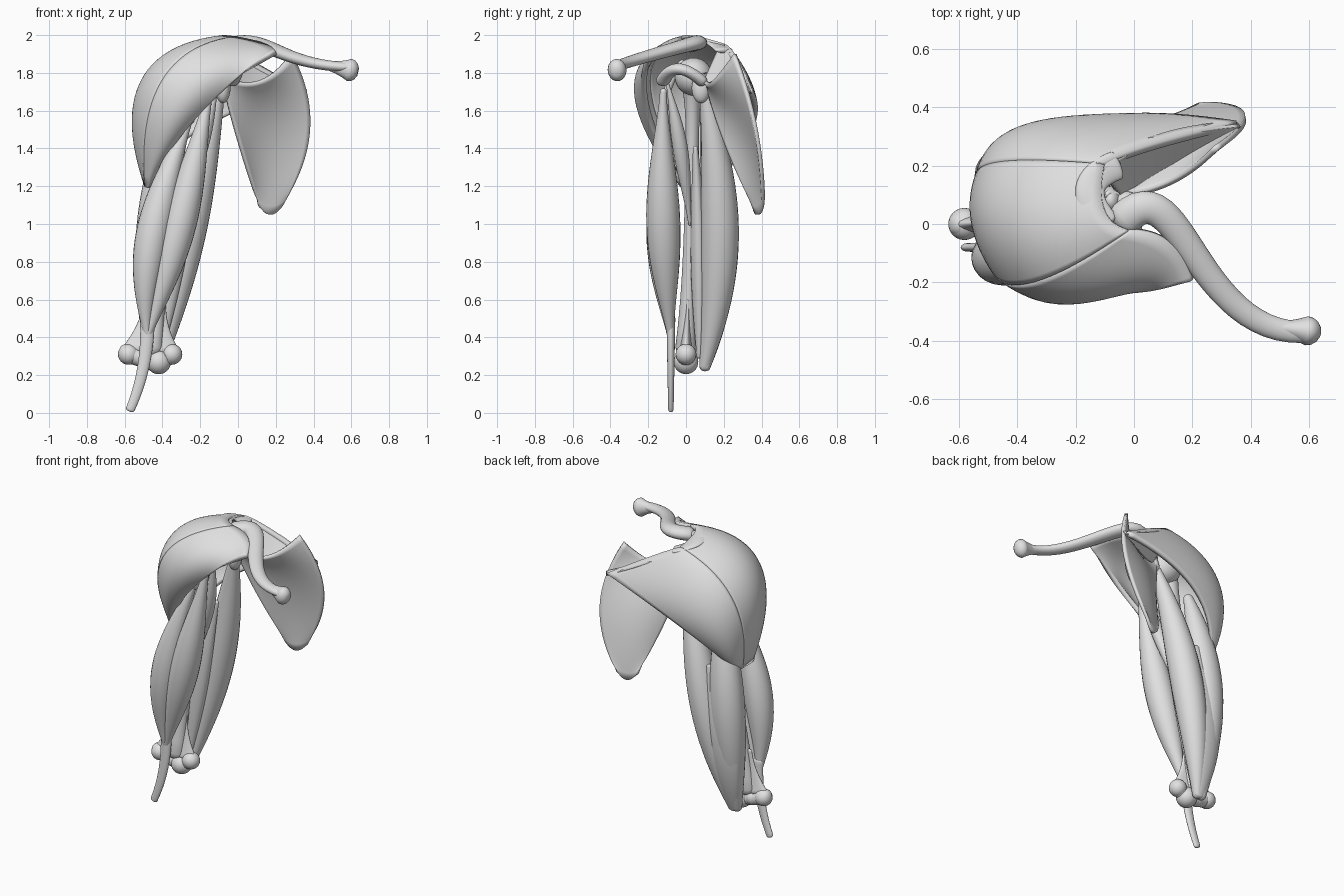
import bpy, bmesh
from math import cos, sin, pi
from mathutils import Vector

if "Cube" in bpy.data.objects:
    bpy.data.objects.remove(bpy.data.objects["Cube"], do_unlink=True)

shade = (.75, .75, .75, 1)
grey = bpy.data.materials.new("light_grey")
grey.use_nodes = True
grey.diffuse_color = shade
grey.node_tree.nodes["Principled BSDF"].inputs["Base Color"].default_value = shade


def curve(points, steps=24):
    """Evenly sampled polynomial curve passing through all the points."""
    last = len(points) - 1
    samples = []
    for step in range(steps + 1):
        t = last * step / steps
        total = Vector()
        for i, point in enumerate(points):
            weight = 1
            for j in range(last + 1):
                if j != i:
                    weight *= (t - j) / (i - j)
            total += Vector(point) * weight
        samples.append(total)
    return samples


def finish(name, bm):
    bmesh.ops.recalc_face_normals(bm, faces=bm.faces)
    mesh = bpy.data.meshes.new(name)
    bm.to_mesh(mesh)
    bm.free()
    mesh.materials.append(grey)
    for polygon in mesh.polygons:
        polygon.use_smooth = True
    part = bpy.data.objects.new(name, mesh)
    bpy.context.collection.objects.link(part)
    return part


# Radius rules along a part, from its start to its end
def even(t):
    return 1


def belly(t):
    return .2 + .8 * abs(sin(pi * t)) ** 1.4


def full_belly(t):
    return .3 + .7 * abs(sin(pi * t))


def flared(t):
    return 1 + .6 * (2 * t - 1) ** 4


def widening(t):
    return .4 + .6 * t * t


def narrowing(t):
    return 1.3 - .5 * t


def loft(name, path, width, depth, shape, ref=Vector((0, 1, 0)), sides=24):
    """Elliptical tube along a path, with rounded ends."""
    centres = curve(path)
    last = len(centres) - 1
    rings = []
    for i, centre in enumerate(centres):
        along = (centres[min(i + 1, last)] - centres[max(i - 1, 0)]).normalized()
        rings.append((centre, along, shape(i / last)))

    def cap(ring, sign):
        centre, along, size = ring
        reach = along * sign * size * min(width, depth)
        angles = [pi / 8 * k for k in range(1, 4)]
        return [(centre + reach * sin(a), along, size * cos(a)) for a in angles]

    rings = cap(rings[0], -1)[::-1] + rings + cap(rings[-1], 1)
    bm = bmesh.new()
    loops = []
    for centre, along, size in rings:
        across = along.cross(ref).normalized() * size * width
        out = across.cross(along).normalized() * size * depth
        angles = [2 * pi * k / sides for k in range(sides)]
        loops.append([bm.verts.new(centre + across * cos(a) + out * sin(a)) for a in angles])
    for lower, upper in zip(loops, loops[1:]):
        for k in range(sides):
            bm.faces.new((lower[k - 1], lower[k], upper[k], upper[k - 1]))
    bm.faces.new(loops[0])
    bm.faces.new(loops[-1])
    return finish(name, bm)


def sheet(name, rows, thickness):
    """Curved sheet through a coarse grid of points."""
    bm = bmesh.new()
    grid = [[bm.verts.new(point) for point in curve(column)]
            for column in zip(*[curve(row) for row in rows])]
    for near, far in zip(grid, grid[1:]):
        for k in range(1, len(near)):
            bm.faces.new((near[k - 1], near[k], far[k], far[k - 1]))
    solid = finish(name, bm).modifiers.new("thickness", "SOLIDIFY")
    solid.thickness = thickness
    solid.offset = 0


def ball(name, centre, radii):
    bm = bmesh.new()
    bmesh.ops.create_uvsphere(bm, u_segments=24, v_segments=16, radius=1)
    bmesh.ops.scale(bm, vec=radii, verts=bm.verts)
    bmesh.ops.translate(bm, vec=centre, verts=bm.verts)
    finish(name, bm)


def strand(origin, bulge):
    """Muscle strand running over a bulge to the common attachment on the arm."""
    return origin, bulge, (-.48, .05 + bulge[1] / 4, 1.2)


# Shoulder cap muscle: three bellies that share their seams
front_edge = strand((.2, -.19, 1.91), (-.2, -.2, 1.6))
front_middle = strand((.12, -.06, 1.95), (-.25, -.26, 1.7))
front_seam = strand((-.02, -.02, 1.98), (-.4, -.2, 1.75))
side_middle = strand((-.1, .05, 1.98), (-.5, 0, 1.75))
back_seam = strand((-.1, .2, 1.94), (-.48, .2, 1.7))
back_middle = strand((.05, .26, 1.87), (-.38, .32, 1.6))
back_edge = strand((.35, .34, 1.7), (-.2, .34, 1.5))
sheet("shoulder_muscle_front", (front_edge, front_middle, front_seam), .03)
sheet("shoulder_muscle_side", (front_seam, side_middle, back_seam), .03)
sheet("shoulder_muscle_back", (back_seam, back_middle, back_edge), .03)

# Shoulder blade with its ridge, tip, hook and socket
upright = Vector((0, 0, 1))
sheet("shoulder_blade", (
    ((-.1, .1, 1.8), (.1, .13, 1.75), (.28, .26, 1.9)),
    ((0, .2, 1.45), (.15, .3, 1.5), (.38, .37, 1.5)),
    ((.11, .36, 1.1), (.17, .38, 1.05), (.23, .41, 1.1))), .02)
sheet("blade_ridge", (
    ((.36, .34, 1.7), (.1, .3, 1.83), (-.12, .19, 1.95)),
    ((.34, .32, 1.7), (.1, .2, 1.7), (-.05, .1, 1.75))), .03)
loft("blade_tip", ((-.06, .2, 1.92), (-.15, .12, 1.96), (-.1, 0, 1.97)), .05, .015, even, upright)
loft("blade_hook", ((-.03, .08, 1.76), (-.02, -.04, 1.82), (-.11, -.12, 1.76)),
     .04, .03, even, upright)
ball("shoulder_socket", (-.08, .08, 1.72), (.04, .05, .08))

# Collar bone with its swollen outer end
loft("collar_bone", ((-.03, .02, 1.95), (.13, 0, 1.945), (.3, -.23, 1.88), (.58, -.37, 1.83)),
     .046, .032, narrowing, upright)
loft("collar_bone_end", ((.45, -.35, 1.845), (.59, -.365, 1.815)), .05, .06, widening, upright)

# Upper arm bone with its head and elbow end
loft("arm_bone", ((-.25, .03, 1.75), (-.35, .03, 1.2), (-.46, 0, .35)), .04, .035, flared)
ball("arm_bone_head", (-.2, .04, 1.78), (.11, .1, .1))
loft("elbow_flare", ((-.44, .01, .6), (-.46, 0, .34)), .15, .035, widening)
loft("elbow_axle", ((-.59, 0, .32), (-.46, 0, .28), (-.34, 0, .31)), .045, .045, even, upright)
for side, x, z, radius in (("outer", -.58, .31, .055), ("outer_middle", -.5, .29, .05),
                           ("inner_middle", -.42, .27, .065), ("inner", -.35, .31, .055)):
    ball("elbow_knob_" + side, (x, 0, z), (radius, radius, radius))

# Front arm muscles and their tendons
loft("front_arm_muscle_outer", ((-.24, -.1, 1.6), (-.45, -.12, .95), (-.48, -.08, .4)),
     .09, .09, belly)
loft("front_arm_muscle_inner", ((-.15, -.12, 1.7), (-.31, -.12, 1), (-.48, -.08, .4)),
     .09, .09, belly)
loft("front_arm_muscle_deep", ((-.11, -.1, 1.75), (-.2, -.03, 1.4), (-.33, .02, 1)),
     .04, .04, belly)
loft("upper_tendon", ((-.2, -.02, 1.85), (-.22, -.1, 1.7), (-.25, -.1, 1.55)), .02, .02, even)
loft("lower_tendon", ((-.48, -.08, .5), (-.5, -.08, .25), (-.57, -.08, .02)),
     .03, .018, narrowing)

# Back arm muscles, with a flat tendon over their lower half
loft("back_arm_muscle_inner", ((-.1, .1, 1.7), (-.27, .18, .95), (-.42, .1, .25)),
     .1, .1, full_belly)
loft("back_arm_muscle_outer", ((-.35, .1, 1.6), (-.43, .17, .95), (-.45, .1, .25)),
     .11, .1, full_belly)
loft("back_arm_muscle_deep", ((-.2, .05, 1.4), (-.35, .07, .8), (-.42, .07, .3)),
     .07, .045, full_belly)
loft("back_arm_tendon", ((-.33, .2, 1.2), (-.4, .19, .7), (-.43, .11, .24)),
     .12, .06, full_belly)
